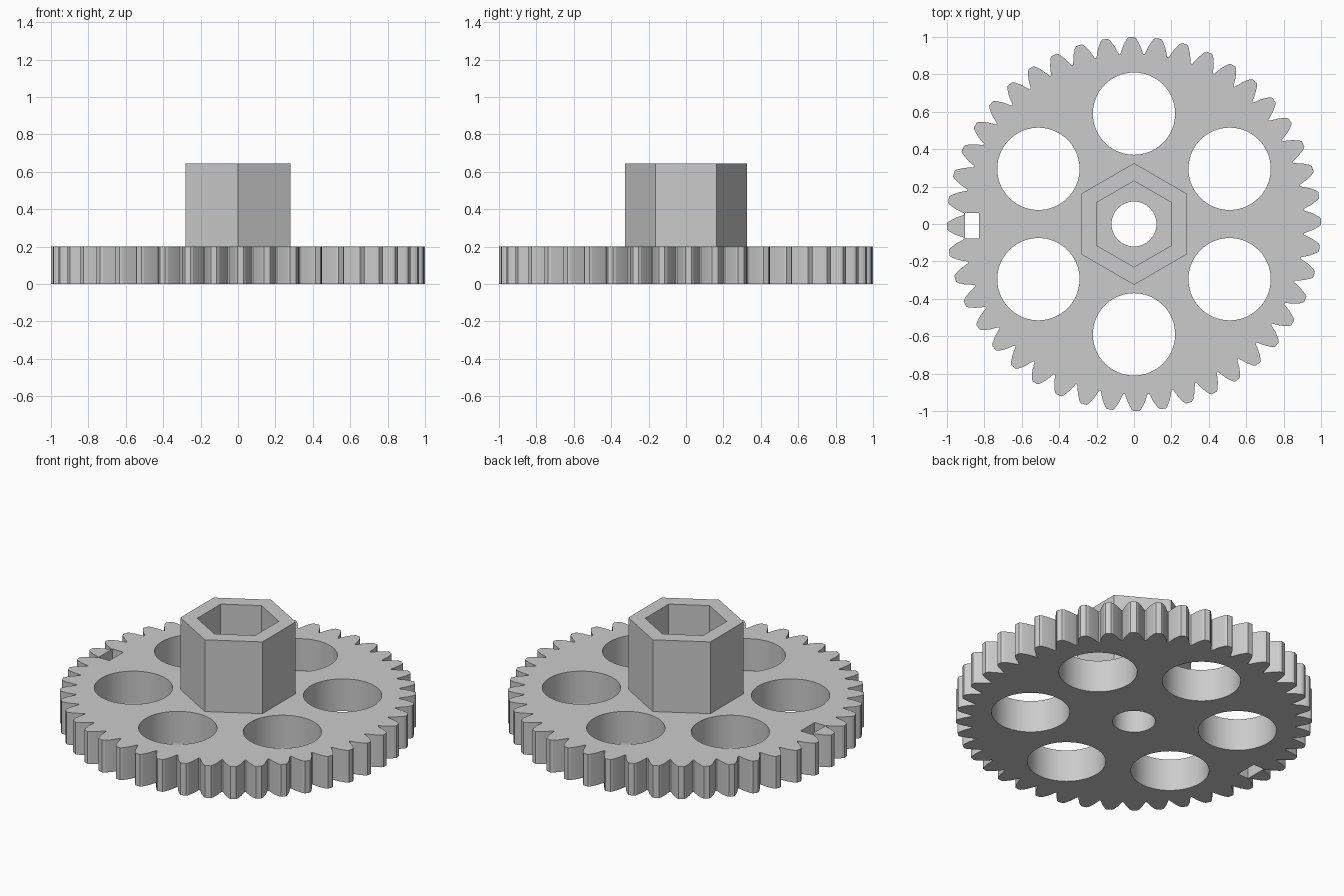
import bpy
import math

if "Cube" in bpy.data.objects:
    bpy.data.objects.remove(bpy.data.objects["Cube"])

TEETH = 44
PHASE = math.radians(0.75)
PLATE_TOP = 0.20
HUB_TOP = 0.645

grey = bpy.data.materials.new("light grey")
grey.diffuse_color = (0.6, 0.6, 0.6, 1.0)
grey.use_nodes = True
grey.node_tree.nodes["Principled BSDF"].inputs["Base Color"].default_value = grey.diffuse_color


def ring(radius, sides, cx=0.0, cy=0.0, start=0.0):
    """Points of a regular polygon."""
    return [(cx + radius * math.cos(start + i * math.tau / sides),
             cy + radius * math.sin(start + i * math.tau / sides))
            for i in range(sides)]


def slab(name, loops, z0, z1):
    """Flat profile (outline plus holes) extruded from z0 to z1."""
    curve = bpy.data.curves.new(name, 'CURVE')
    curve.dimensions = '2D'
    curve.fill_mode = 'BOTH'
    curve.extrude = (z1 - z0) / 2
    for pts in loops:
        spline = curve.splines.new('POLY')
        spline.points.add(len(pts) - 1)
        for p, (x, y) in zip(spline.points, pts):
            p.co = (x, y, 0, 1)
        spline.use_cyclic_u = True
    obj = bpy.data.objects.new(name, curve)
    bpy.context.collection.objects.link(obj)
    obj.location.z = (z0 + z1) / 2
    bpy.ops.object.select_all(action='DESELECT')
    obj.select_set(True)
    bpy.context.view_layer.objects.active = obj
    bpy.ops.object.convert(target='MESH')
    obj = bpy.context.object
    # weld caps to walls
    bpy.ops.object.mode_set(mode='EDIT')
    bpy.ops.mesh.select_all(action='SELECT')
    bpy.ops.mesh.remove_doubles(threshold=0.0001)
    bpy.ops.mesh.normals_make_consistent(inside=False)
    bpy.ops.object.mode_set(mode='OBJECT')
    obj.data.materials.clear()
    obj.data.materials.append(grey)
    bpy.ops.object.shade_smooth_by_angle(angle=math.radians(12))
    return obj


# Toothed outline: (radius, half angle in degrees) up one flank and down the other
flank = [(0.91, 3.85), (0.957, 2.65), (0.99, 1.5), (1.0, 0.9)]
tooth = [(r, -a) for r, a in flank] + [(r, a) for r, a in reversed(flank)]
outline = []
for i in range(TEETH):
    centre = PHASE + i * math.tau / TEETH
    for r, a in tooth:
        t = centre + math.radians(a)
        outline.append((r * math.cos(t), r * math.sin(t)))

# Axle hole, six round lightening holes and the small slot behind one tooth
holes = [ring(0.12, 64)]
for cx, cy in ring(0.59, 6, start=math.pi / 6):
    holes.append(ring(0.22, 72, cx, cy))
slot = [(-0.903, -0.078), (-0.828, -0.078), (-0.828, 0.06), (-0.903, 0.06)]
slab("gear_plate", [outline, *holes, slot], 0.0, PLATE_TOP)

# Hexagonal hub with a hexagonal socket
slab("hex_hub", [ring(0.325, 6, start=math.pi / 2),
                 ring(0.23, 6, start=math.pi / 2)], PLATE_TOP, HUB_TOP)
